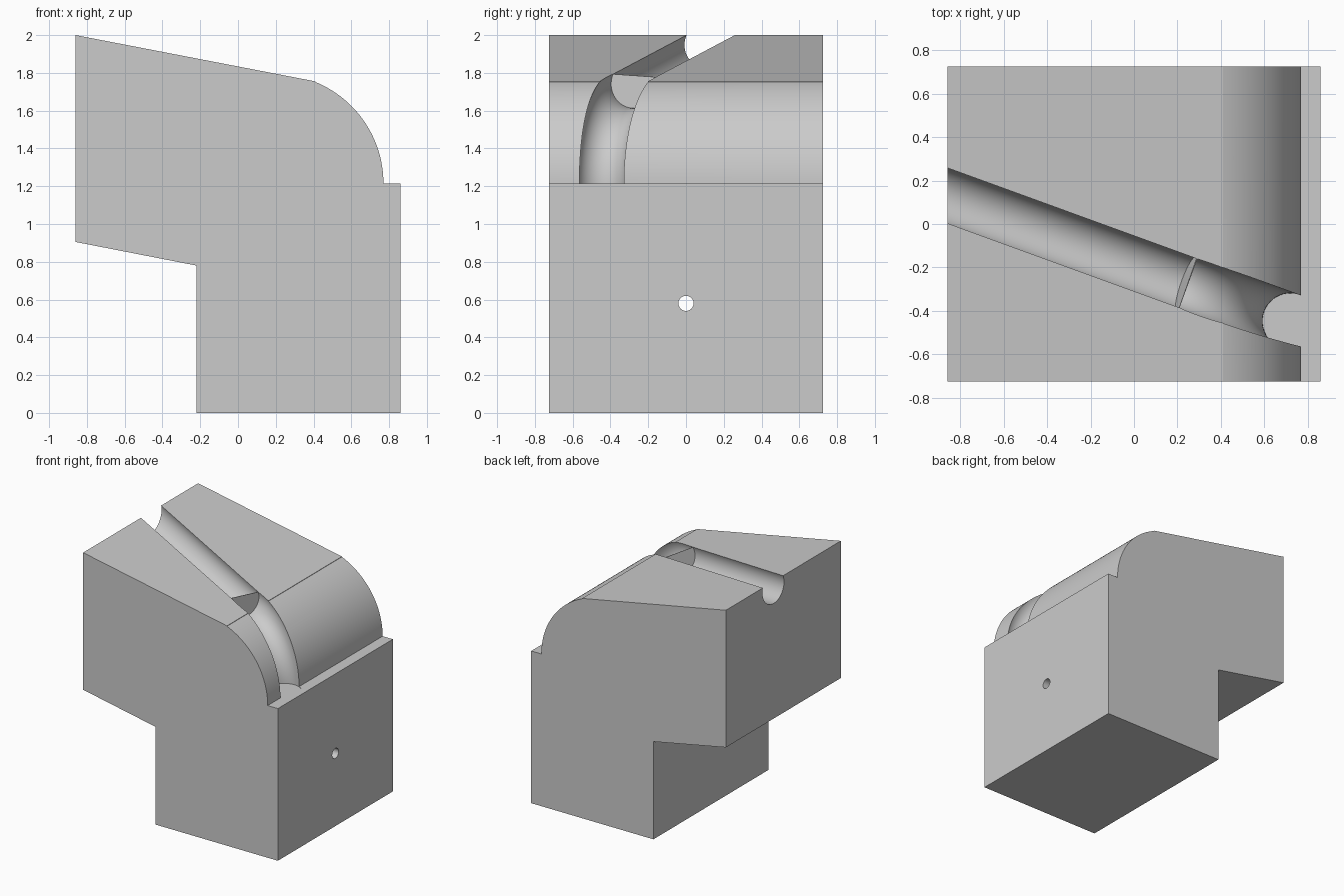
import bpy, bmesh, math
from mathutils import Vector

if "Cube" in bpy.data.objects:
    bpy.data.objects.remove(bpy.data.objects["Cube"])

grey = bpy.data.materials.new("plain grey")
grey.diffuse_color = (0.6, 0.6, 0.6, 1)
grey.use_nodes = True
grey.node_tree.nodes["Principled BSDF"].inputs["Base Color"].default_value = grey.diffuse_color

SLOPE = 0.193           # fall of the top face per unit x
YAW = math.radians(20)  # direction of the groove seen from above
R = 0.128               # groove radius
SIDE = Vector((math.sin(YAW), math.cos(YAW), 0))
AHEAD = Vector((math.cos(YAW), -math.sin(YAW), 0))
UP = Vector((0, 0, 1))


def make_object(name, bm):
    bmesh.ops.recalc_face_normals(bm, faces=bm.faces)
    mesh = bpy.data.meshes.new(name)
    bm.to_mesh(mesh)
    bm.free()
    mesh.materials.append(grey)
    obj = bpy.data.objects.new(name, mesh)
    bpy.context.collection.objects.link(obj)
    return obj


def tube(name, path, side, radius, sides=64):
    """Closed round tube through (centre, direction) pairs."""
    bm = bmesh.new()
    rings = []
    for centre, direction in path:
        normal = direction.cross(side).normalized()
        rings.append([bm.verts.new(centre + radius * (math.cos(a) * side + math.sin(a) * normal))
                      for a in (2 * math.pi * i / sides for i in range(sides))])
    for a, b in zip(rings, rings[1:]):
        for i in range(sides):
            j = (i + 1) % sides
            bm.faces.new((a[i], a[j], b[j], b[i]))
    bm.faces.new(rings[0])
    bm.faces.new(rings[-1])
    return make_object(name, bm)


# Body: side profile with a rounded shoulder, extruded along y
start = math.acos(0.22 / 0.58)
profile = [(-0.86, 0.905), (-0.86, 2.0), (0.41, 2.0 - 1.27 * SLOPE)]
for i in range(33):
    a = start * (1 - i / 32)
    profile.append((0.19 + 0.58 * math.cos(a), 1.215 + 0.58 * math.sin(a)))
profile += [(0.86, 1.215), (0.86, 0), (-0.22, 0), (-0.22, 0.78)]
bm = bmesh.new()
face = bm.faces.new([bm.verts.new((x, -0.725, z)) for x, z in profile])
ext = bmesh.ops.extrude_face_region(bm, geom=[face])
bmesh.ops.translate(bm, vec=(0, 1.45, 0),
                    verts=[v for v in ext["geom"] if isinstance(v, bmesh.types.BMVert)])
body = make_object("angled_block", bm)

# Straight groove cutter, following the sloping top
wall = Vector((0.25, -0.276, 1.955 - 1.11 * SLOPE))
along = (AHEAD - UP * SLOPE * math.cos(YAW)).normalized()
end = wall - along * 0.011
straight = tube("straight_groove_cutter", [(end - along * 1.4, along), (end, along)], SIDE, R)

# Bent groove cutter, turning down over the shoulder to the ledge;
# a thin wall is left between the two grooves
drop = wall.z - 1.213
bend = []
for i in range(41):
    a = math.pi / 2 * i / 40
    bend.append((wall + AHEAD * 0.5 * math.sin(a) - UP * drop * (1 - math.cos(a)),
                 AHEAD * 0.5 * math.cos(a) - UP * drop * math.sin(a)))
curved = tube("bent_groove_cutter", bend, SIDE, R)

# Small pin hole through the lower block
pin = tube("pin_hole_cutter", [(Vector((-0.5, 0, 0.58)), Vector((1, 0, 0))),
                               (Vector((1.1, 0, 0.58)), Vector((1, 0, 0)))],
           Vector((0, 1, 0)), 0.04, 48)

# Cut the grooves and hole, then remove the cutters
bpy.context.view_layer.objects.active = body
body.select_set(True)
for cutter in (straight, curved, pin):
    cutter.hide_render = True
    mod = body.modifiers.new("cut", "BOOLEAN")
    mod.operation = "DIFFERENCE"
    mod.solver = "EXACT"
    mod.object = cutter
    bpy.ops.object.modifier_apply(modifier=mod.name)
    bpy.data.objects.remove(cutter)
bpy.ops.object.shade_smooth_by_angle(angle=math.radians(9))
